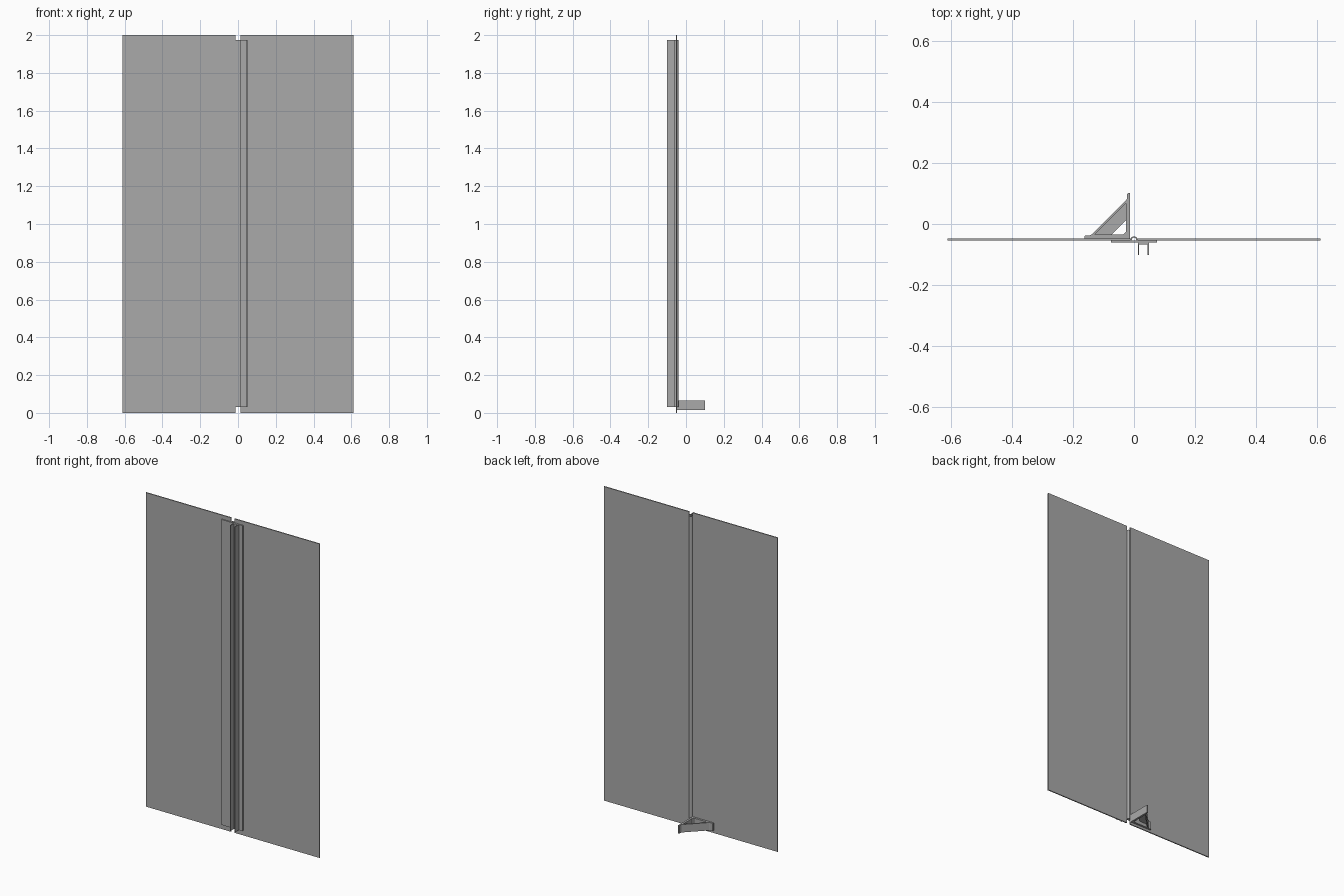
import bpy, bmesh
from math import pi, cos, sin

if "Cube" in bpy.data.objects:
    bpy.data.objects.remove(bpy.data.objects["Cube"])

grey = bpy.data.materials.new("plain grey")
grey.use_nodes = True
grey.diffuse_color = (0.4, 0.4, 0.4, 1)
grey.node_tree.nodes["Principled BSDF"].inputs["Base Color"].default_value = (0.4, 0.4, 0.4, 1)


def extrude(name, outline, z0, z1):
    """Extrude a closed plan outline upward from z0 to z1."""
    bm = bmesh.new()
    face = bm.faces.new([bm.verts.new((x, y, z0)) for x, y in outline])
    up = bmesh.ops.extrude_face_region(bm, geom=[face])["geom"]
    bmesh.ops.translate(bm, vec=(0, 0, z1 - z0),
                        verts=[v for v in up if isinstance(v, bmesh.types.BMVert)])
    bmesh.ops.recalc_face_normals(bm, faces=bm.faces)
    mesh = bpy.data.meshes.new(name)
    bm.to_mesh(mesh)
    bm.free()
    mesh.materials.append(grey)
    ob = bpy.data.objects.new(name, mesh)
    bpy.context.collection.objects.link(ob)
    return ob


def box(name, x0, x1, y0, y1, z0, z1):
    return extrude(name, [(x0, y0), (x1, y0), (x1, y1), (x0, y1)], z0, z1)


# Two tall thin panels with a narrow gap
for side, s in (("left", 1), ("right", -1)):
    box(side + "_panel", *sorted((s * 0.012, s * 0.612)), -0.054, -0.047, 0, 2)

# Joining strip with channel and two fins on the front
LOW, HIGH = 0.03, 1.975
box("joining_strip", -0.075, 0.075, -0.061, -0.054, LOW, HIGH)
box("channel_base", 0.013, 0.049, -0.067, -0.061, LOW, HIGH)
for name, x in (("inner_fin", 0.013), ("outer_fin", 0.045)):
    box(name, x, x + 0.004, -0.101, -0.061, LOW, HIGH)

# Hollow half-round bead filling the gap
N = 12
arc = [(cos(pi * i / N), sin(pi * i / N)) for i in range(N + 1)]
ring = [(0.0115 * c, -0.052 + 0.0115 * s) for c, s in arc]
ring += [(0.007 * c, -0.052 + 0.007 * s) for c, s in reversed(arc)]
bead = [(0.0115, -0.054)] + ring[:N + 1] + [(-0.0115, -0.054), (-0.007, -0.054)]
bead += ring[N + 1:] + [(0.007, -0.054)]
extrude("gap_bead", bead, LOW, HIGH)

# Support bracket at the foot of the back: two legs, brace and web
B0, B1 = 0.015, 0.065
extrude("bracket_foot", [(-0.013, -0.047), (-0.013, -0.034), (-0.138, -0.034),
                         (-0.144, -0.037), (-0.160, -0.037), (-0.163, -0.040),
                         (-0.163, -0.047)], B0, B1)
extrude("bracket_upright", [(-0.013, -0.034), (-0.013, 0.101), (-0.020, 0.101),
                            (-0.023, 0.098), (-0.023, 0.084), (-0.026, 0.078),
                            (-0.026, -0.025), (-0.034, -0.034)], B0, B1)
extrude("bracket_brace", [(-0.138, -0.034), (-0.128, -0.034), (-0.026, 0.068),
                          (-0.026, 0.078)], B0, B1)
extrude("bracket_web", [(-0.128, -0.034), (-0.073, -0.034), (-0.026, 0.013),
                        (-0.026, 0.068)], 0.036, 0.044)
